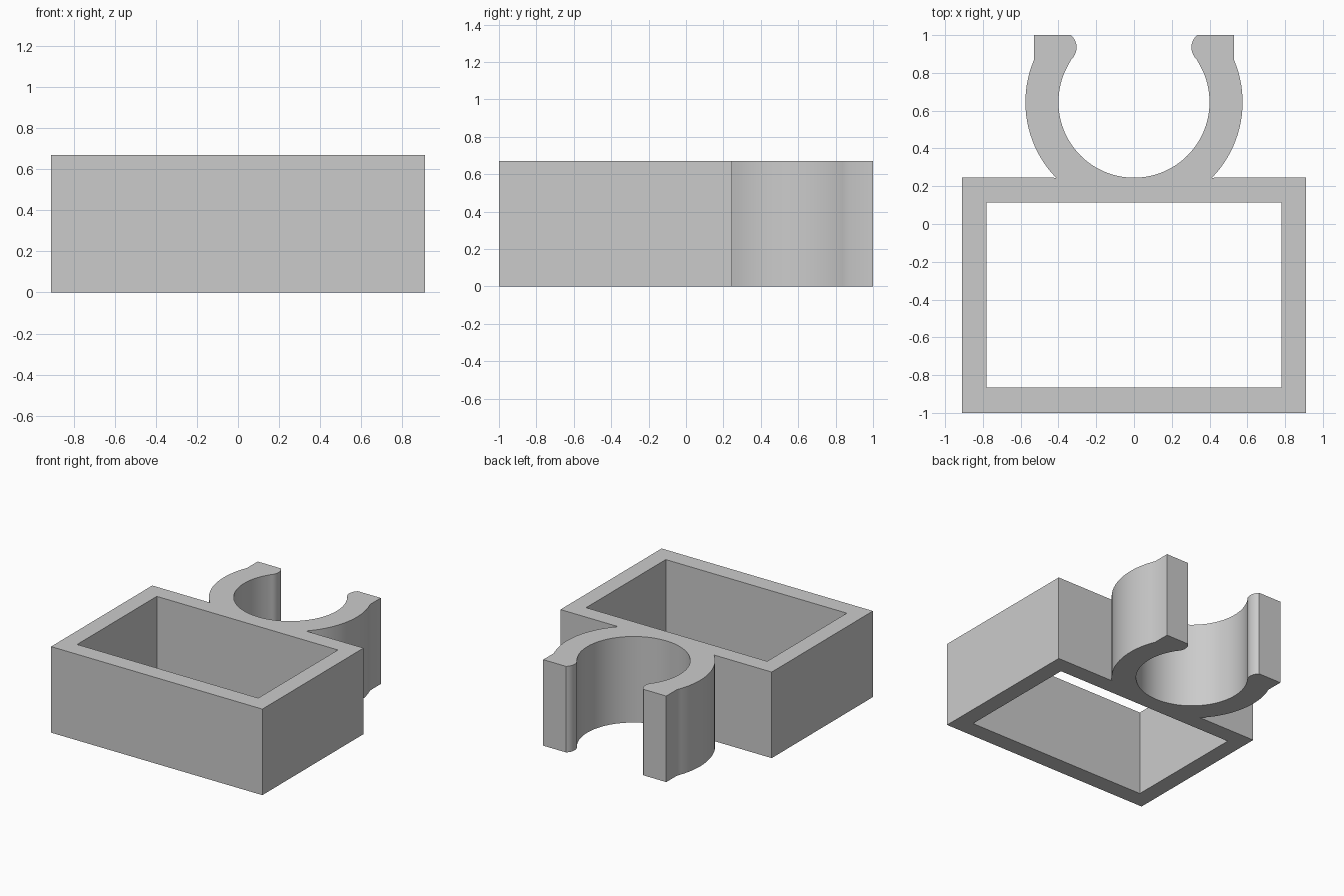
import bpy, bmesh
from math import radians, cos, sin

HEIGHT = 0.67

if "Cube" in bpy.data.objects:
    bpy.data.objects.remove(bpy.data.objects["Cube"], do_unlink=True)

grey = bpy.data.materials.new("light grey")
grey.use_nodes = True
colour = (0.6, 0.6, 0.6, 1)
grey.diffuse_color = colour
grey.node_tree.nodes["Principled BSDF"].inputs["Base Color"].default_value = colour


def arc(cx, cy, radius, start, end, steps):
    """Points along an arc, angles in degrees."""
    angles = [radians(start + (end - start) * i / steps) for i in range(steps + 1)]
    return [(cx + radius * cos(a), cy + radius * sin(a)) for a in angles]


# Right half of the outline: box, outer jaw, rounded lip, inner jaw
half = [(0.91, -1), (0.91, 0.245)]
half += arc(0, 0.645, 0.575, -44.1, 22.8, 20)
half += [(0.53, 1)]
half += arc(0.391, 0.935, 0.087, 132, 226, 10)
half += arc(0, 0.645, 0.4, 34.4, -90, 36)[1:]
mirrored = [(-x, y) for x, y in reversed(half[:-1])]
outline = half + mirrored

# Rectangular opening through the box
opening = [(0.78, -0.865), (0.78, 0.115), (-0.78, 0.115), (-0.78, -0.865)]

# Fill the profile between both loops and extrude it upward
bm = bmesh.new()
for loop in (outline, opening):
    verts = [bm.verts.new((x, y, 0)) for x, y in loop]
    for a, b in zip(verts, verts[1:] + verts[:1]):
        bm.edges.new((a, b))
bmesh.ops.triangle_fill(bm, edges=bm.edges[:], use_beauty=True, use_dissolve=False)
result = bmesh.ops.extrude_face_region(bm, geom=bm.faces[:], use_keep_orig=True)
top = [v for v in result["geom"] if isinstance(v, bmesh.types.BMVert)]
bmesh.ops.translate(bm, verts=top, vec=(0, 0, HEIGHT))
bmesh.ops.recalc_face_normals(bm, faces=bm.faces[:])

mesh = bpy.data.meshes.new("box_with_clip")
bm.to_mesh(mesh)
bm.free()
mesh.materials.append(grey)
holder = bpy.data.objects.new("box_with_clip", mesh)
bpy.context.collection.objects.link(holder)

# Smooth jaws, crisp corners
bpy.ops.object.select_all(action='DESELECT')
holder.select_set(True)
bpy.context.view_layer.objects.active = holder
bpy.ops.object.shade_smooth_by_angle(angle=radians(25))
